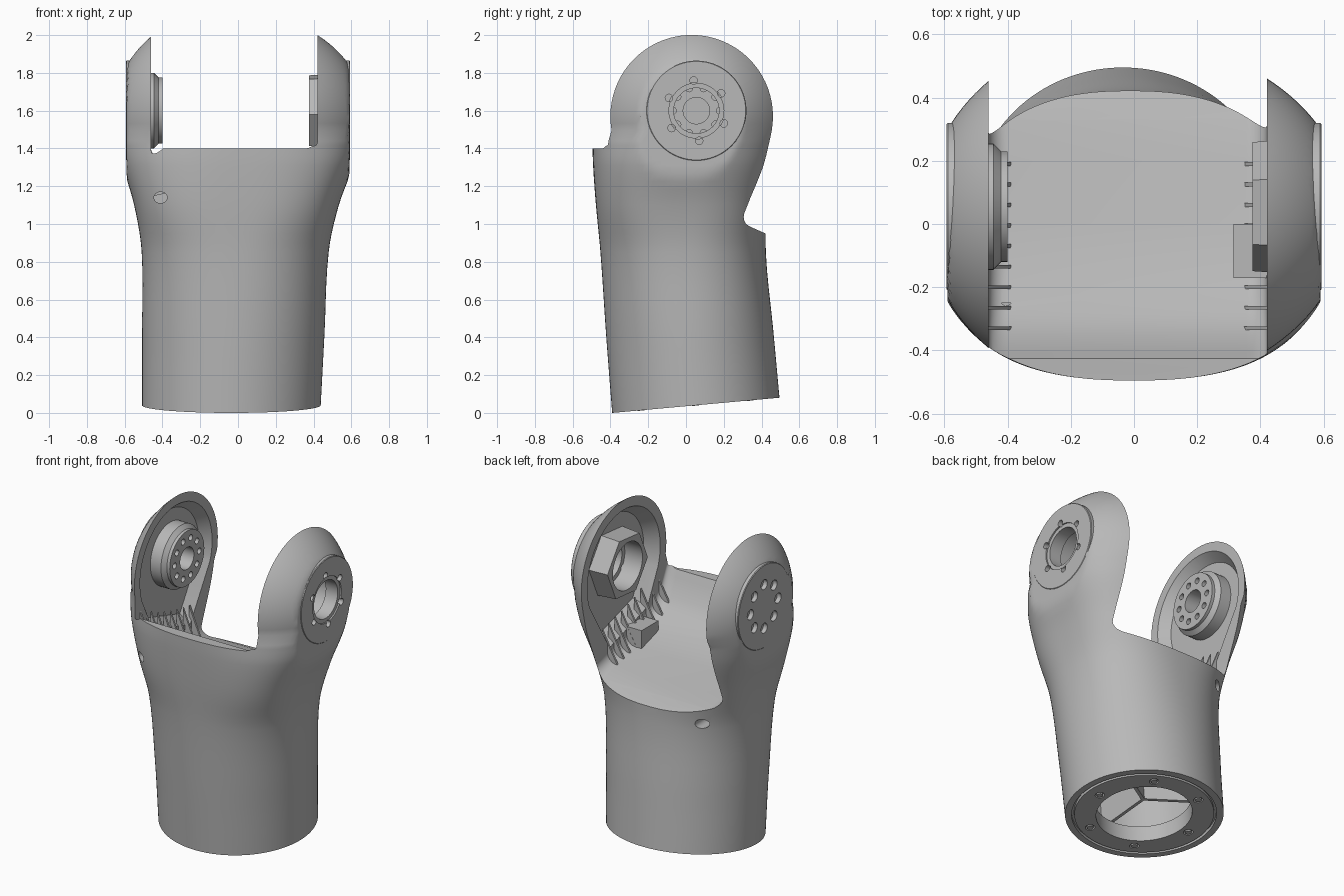
import bpy, bmesh, math
from mathutils import Matrix, Vector

cube = bpy.data.objects.get("Cube")
if cube:
    bpy.data.objects.remove(cube, do_unlink=True)

grey = bpy.data.materials.new("satin_grey")
grey.use_nodes = True
grey.diffuse_color = (0.48, 0.48, 0.48, 1)
grey.node_tree.nodes["Principled BSDF"].inputs["Base Color"].default_value = (0.48, 0.48, 0.48, 1)

HUB_Y, HUB_Z = 0.055, 1.6
BASE = Matrix.Translation((-0.035, 0.05, 0.04)) @ Matrix.Rotation(math.atan(0.0909), 4, 'X')


def make(name, bm):
    bmesh.ops.recalc_face_normals(bm, faces=bm.faces)
    me = bpy.data.meshes.new(name)
    bm.to_mesh(me)
    bm.free()
    me.materials.append(grey)
    ob = bpy.data.objects.new(name, me)
    bpy.context.collection.objects.link(ob)
    return ob


def loft(name, rings):
    """Skin a list of closed rings and cap both ends."""
    bm = bmesh.new()
    rows = [[bm.verts.new(p) for p in ring] for ring in rings]
    n = len(rows[0])
    for a, b in zip(rows, rows[1:]):
        for i in range(n):
            bm.faces.new((a[i], a[(i + 1) % n], b[(i + 1) % n], b[i]))
    bm.faces.new(rows[0])
    bm.faces.new(rows[-1])
    return make(name, bm)


def x_turned(name, profile, y=HUB_Y, z=HUB_Z, sides=48, turn=0.0):
    """Turn (x, radius) pairs about an axis along x."""
    angles = [turn + math.tau * i / sides for i in range(sides)]
    return loft(name, [[(x, y + r * math.cos(a), z + r * math.sin(a)) for a in angles]
                       for x, r in profile])


def base_turned(name, r, low, high, x=0.0, y=0.0, stretch=1.0, sides=64):
    """Cylinder standing square on the tilted base plane."""
    return loft(name, [[BASE @ Vector((x + stretch * r * math.cos(math.tau * i / sides),
                                       y + r * math.sin(math.tau * i / sides), h))
                        for i in range(sides)] for h in (low, high)])


def box(name, lo, hi):
    return loft(name, [[(lo[0], lo[1], z), (hi[0], lo[1], z), (hi[0], hi[1], z), (lo[0], hi[1], z)]
                       for z in (lo[2], hi[2])])


def cut(targets, cutters):
    for c in cutters:
        c.hide_render = True
    for ob in targets:
        for c in cutters:
            mod = ob.modifiers.new("cut", 'BOOLEAN')
            mod.operation, mod.solver, mod.object = 'DIFFERENCE', 'EXACT', c
        bpy.context.view_layer.update()
        ev = ob.evaluated_get(bpy.context.evaluated_depsgraph_get())
        me = bpy.data.meshes.new_from_object(ev)
        ob.modifiers.clear()
        ob.data = me
    for c in cutters:
        bpy.data.objects.remove(c, do_unlink=True)


def bolt_circle(x0, x1, count, radius, r, start=0.0):
    return [x_turned("drill", [(x0, r), (x1, r)],
                     HUB_Y + radius * math.cos(start + math.tau * k / count),
                     HUB_Z + radius * math.sin(start + math.tau * k / count), 16)
            for k in range(count)]


# Outer skin sections: height, centre x, half width, centre y, half depth, squareness
SECTIONS = [
    (0.0, -.035, .473, .052, .443, 2), (.4, -.025, .483, .02, .442, 2.05),
    (.85, -.015, .495, -.015, .438, 2.3), (1.1, -.008, .542, -.022, .455, 2.75),
    (1.31, 0, .612, -.002, .49, 2.65), (1.44, 0, .647, .016, .512, 2.4)]
FLAT = .59          # the hub faces slice the domed arms here
DOME_Y, DOME_Z = .03, 1.57
TURNS = [math.tau * (k + .5) / 128 for k in range(128)]


def blend(i, t):
    """Smooth curve through the sections."""
    p = [Vector(SECTIONS[min(max(i + k, 0), len(SECTIONS) - 1)]) for k in (-1, 0, 1, 2)]
    dz = p[2][0] - p[1][0]

    def slope(a, b):
        return (b - a) / max(b[0] - a[0], 1e-6) * dz
    m0, m1 = slope(p[0], p[2]), slope(p[1], p[3])
    return (p[1] * (2 * t**3 - 3 * t**2 + 1) + m0 * (t**3 - 2 * t**2 + t)
            + p[2] * (3 * t**2 - 2 * t**3) + m1 * (t**3 - t**2))


def section_ring(s):
    z, cx, rx, cy, ry, n = s
    ring = []
    for a in TURNS:
        c, d = math.cos(a), math.sin(a)
        x = cx + rx * math.copysign(abs(c) ** (2 / n), c)
        y = cy + ry * math.copysign(abs(d) ** (2 / n), d)
        ring.append((min(max(x, -FLAT), FLAT), y,
                     z + (0.0355 + 0.0909 * y) * max(0, 1 - z / 0.8)))
    return ring


def dome_ring(z):
    """Section through the ellipsoids that round off the two arms."""
    ring = []
    for a in TURNS:
        rx, ry = (.679, .548) if math.cos(a) > 0 else (.665, .585)
        s = math.sqrt(1 - ((z - DOME_Z) / ry) ** 2)
        x = rx * s * math.cos(a)
        ring.append((min(max(x, -FLAT), FLAT), DOME_Y + ry * s * math.sin(a), z))
    return ring


rings = [section_ring(blend(i, k / 5)) for i in range(len(SECTIONS) - 1) for k in range(5)]
rings.append(section_ring(SECTIONS[-1]))
rings += [dome_ring(DOME_Z + .432 * math.sin(math.radians(a))) for a in range(-10, 91, 5)]
body = loft("forked_housing", rings)

# Channel between the two arms, with filleted corners and a sloping floor
FLOOR = [(-.7, 1.4), (-.425, 1.4), (-.405, 1.36), (-.35, 1.25), (-.28, 1.18), (-.15, 1.11),
         (0, 1.065), (.2, 1.025), (.33, .99), (.42, .95), (.7, .82)]
LEFT, RIGHT, FILLET = .42, -.46, .065


def floor_height(y):
    for (a, za), (b, zb) in zip(FLOOR, FLOOR[1:]):
        if a <= y <= b:
            return za + (zb - za) * (y - a) / (b - a)


def channel_ring(y, z):
    arc = [(FILLET * math.sin(q), FILLET * (1 - math.cos(q)))
           for q in [math.pi / 2 * k / 8 for k in range(9)]]
    pts = [(LEFT - FILLET + a, z + b) for a, b in arc] + [(LEFT, 2.4), (RIGHT, 2.4)]
    pts += [(RIGHT + FILLET - a, z + b) for a, b in reversed(arc)]
    return [(px, y, pz) for px, pz in pts]


channel = loft("channel_cutter", [channel_ring(y, z) for y, z in FLOOR])

# Hollow on the inner side of each arm
outline = [(.385 * math.cos(math.radians(a)), .385 * math.sin(math.radians(a)))
           for a in range(-20, 201, 5)] + [(-.25, -.36), (.15, -.48)]


def pocket(x0, x1):
    return loft("pocket_cutter", [[(x, .03 + s * y, 1.57 + s * z) for y, z in outline]
                                  for x, s in ((x0, 1), (x1, .82))])


# Hollow base: plate seat, bore and inner cavity
cut([body], [channel, pocket(.395, .5), pocket(-.435, -.52),
             base_turned("seat", .405, -.1, .02, stretch=1.07),
             base_turned("bore", .28, -.1, .15),
             base_turned("cavity", .36, .1, .8)])

# Hub discs on the outside of the arms
left_disc = x_turned("left_hub_disc", [(.52, .265), (.589, .265), (.593, .261)], sides=72)
right_disc = x_turned("right_hub_disc", [(-.54, .265), (-.589, .265), (-.593, .261)], sides=72)

# Bearing housing inside the left arm, flange inside the right arm
housing = x_turned("left_bearing_housing", [(.375, .205), (.51, .215)], sides=6, turn=.1)
flange = x_turned("right_flange", [(-.53, .2), (-.445, .2), (-.42, .175), (-.4, .175)])

cut([body, left_disc], [x_turned("bore", [(.45, .12), (.7, .12)])]
    + bolt_circle(.48, .7, 6, .16, .02, 1.66))
cut([housing], [x_turned("bore", [(.3, .15), (.7, .15)])])
cut([body], [x_turned("step", [(.575, .145), (.7, .145)])])
cut([left_disc], [x_turned("step", [(.584, .145), (.7, .145)])])
cut([body, right_disc], bolt_circle(-.7, -.565, 8, .14, .032))
cut([flange], [x_turned("bore", [(-.5, .07), (-.3, .07)])] + bolt_circle(-.46, -.3, 10, .125, .019))

# Drain holes low on the right arm
for x, y, z in ((-.41, -.5, 1.14), (-.35, .45, .89)):
    cut([body], [loft("drain", [[(x + .035 * math.cos(a), yy, z + .03 * math.sin(a))
                                 for a in [math.tau * k / 24 for k in range(24)]]
                                for yy in (y, y * .5)])])

# Stiffening fins at the foot of each arm
for side, tip, back in (("left", .345, .46), ("right", -.385, -.475)):
    for k in range(9):
        y = -.33 + .065 * k
        z = floor_height(y)
        tri = [(tip, z - .01), (back, z - .03), (back, z + .2), (tip + (back - tip) * .5, z + .09)]
        loft(f"{side}_fin_{k + 1}", [[(px, y + d, pz) for px, pz in tri] for d in (-.006, .006)])

# Cable block beside the left arm
box("cable_block", (.315, -.17, 1.0), (.46, 0, 1.18))

# Base plate ring with screws
plate = base_turned("base_plate", .39, 0, .03, stretch=1.07)
sockets = [(.335 * math.cos(k * math.pi / 3), .335 * math.sin(k * math.pi / 3)) for k in range(6)]
cut([plate], [base_turned("bore", .28, -.1, .1)]
    + [base_turned("socket", .028, -.1, .02, x, y, sides=20) for x, y in sockets])
for k, (x, y) in enumerate(sockets):
    base_turned(f"base_screw_{k + 1}", .019, -.002, .03, x, y, sides=16)

# Web of ribs inside the base
for k in range(3):
    a = math.radians(30 + 120 * k)
    d, n = Vector((math.cos(a), math.sin(a), 0)), Vector((-math.sin(a), math.cos(a), 0)) * .01
    corners = [-n, d * .365 - n, d * .365 + n, n]
    loft(f"base_rib_{k + 1}", [[BASE @ (c + Vector((0, 0, h))) for c in corners] for h in (.1, .81)])

# Smooth curves, crisp edges
bpy.ops.object.select_all(action='DESELECT')
for ob in bpy.context.collection.objects:
    if ob.type == 'MESH' and ob.data.materials and ob.data.materials[0] == grey:
        ob.select_set(True)
        bpy.context.view_layer.objects.active = ob
bpy.ops.object.shade_smooth_by_angle(angle=math.radians(32))
